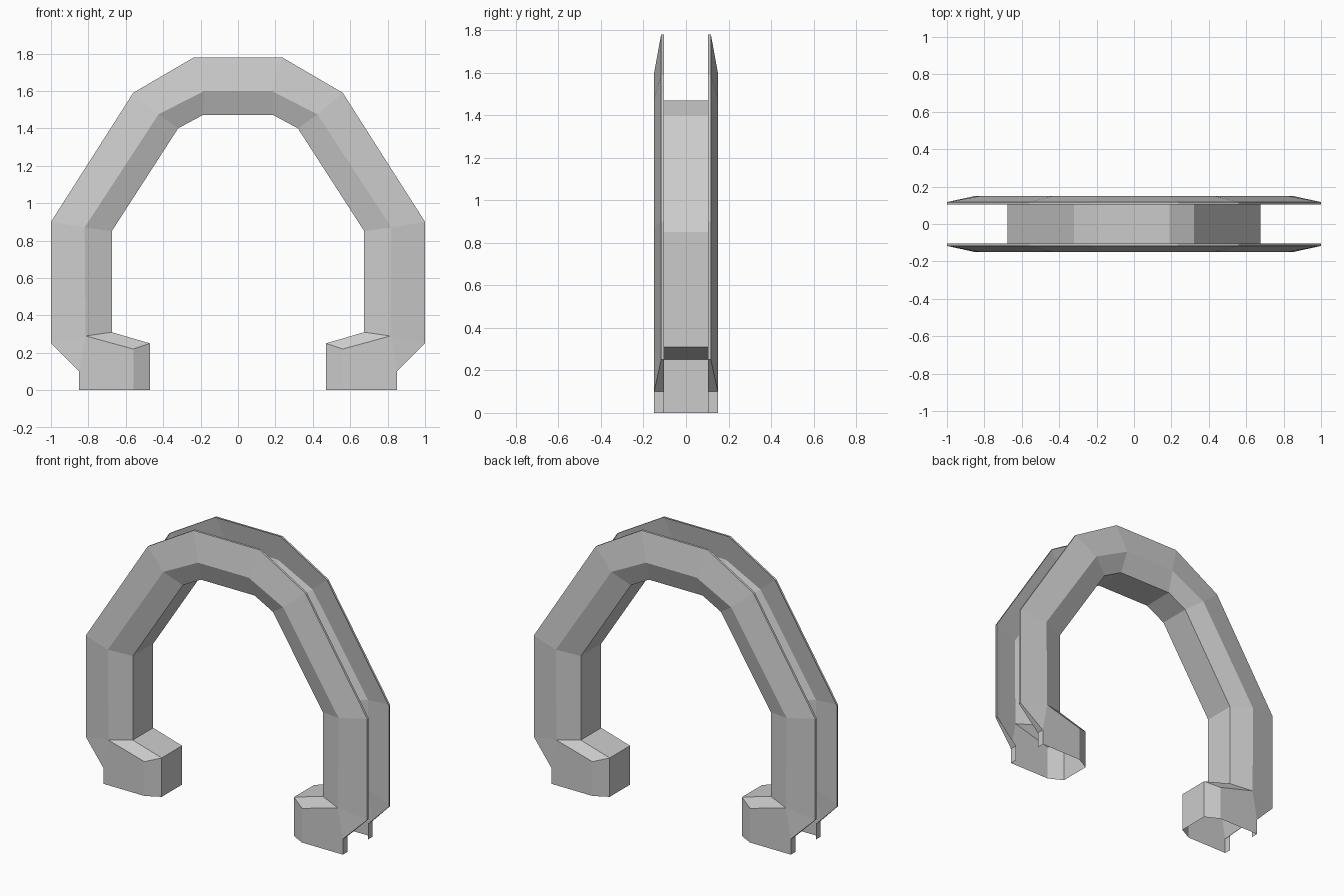
import bpy, bmesh

if "Cube" in bpy.data.objects:
    bpy.data.objects.remove(bpy.data.objects["Cube"])

# Half-arch stations from foot to crown: outer, ridge, inner (x, z) and outer-edge y
LIP, EDGE, RIDGE = 0.103, 0.117, 0.15
stations = [
    ((0.85, 0.00), (0.56, 0.00), (0.47, 0.00), RIDGE),
    ((0.85, 0.10), (0.56, 0.22), (0.47, 0.25), RIDGE),
    ((1.00, 0.25), (0.815, 0.29), (0.675, 0.31), EDGE),
    ((1.00, 0.90), (0.82, 0.87), (0.675, 0.85), EDGE),
    ((0.56, 1.59), (0.425, 1.475), (0.32, 1.40), EDGE),
    ((0.235, 1.78), (0.18, 1.60), (0.19, 1.47), EDGE),
    ((0.00, 1.78), (0.00, 1.60), (0.00, 1.47), EDGE),
]

bm = bmesh.new()


def section(outer, ridge, inner, edge_y):
    """Open half cross-section: thin lip, outer edge, ridge, inner edge, web centre."""
    pts = [(outer, LIP), (outer, edge_y), (ridge, RIDGE), (inner, LIP), (inner, 0)]
    return [bm.verts.new((p[0], y, p[1])) for p, y in pts]


# Skin the open channel between neighbouring sections
rows = [section(*s) for s in stations]
for i, (a, b) in enumerate(zip(rows, rows[1:])):
    for j in range(4):
        if i == 1 and j == 1:  # folded cheek above the foot
            bm.faces.new((a[j], a[j + 1], b[j + 1]))
            bm.faces.new((a[j], b[j + 1], b[j]))
        else:
            bm.faces.new((a[j], a[j + 1], b[j + 1], b[j]))

mesh = bpy.data.meshes.new("arch_channel")
bm.to_mesh(mesh)
bm.free()
arch = bpy.data.objects.new("arch_channel", mesh)
bpy.context.collection.objects.link(arch)

# Mirror left/right and front/back
mirror = arch.modifiers.new("mirror", 'MIRROR')
mirror.use_axis = (True, True, False)
mirror.merge_threshold = 0.0005
